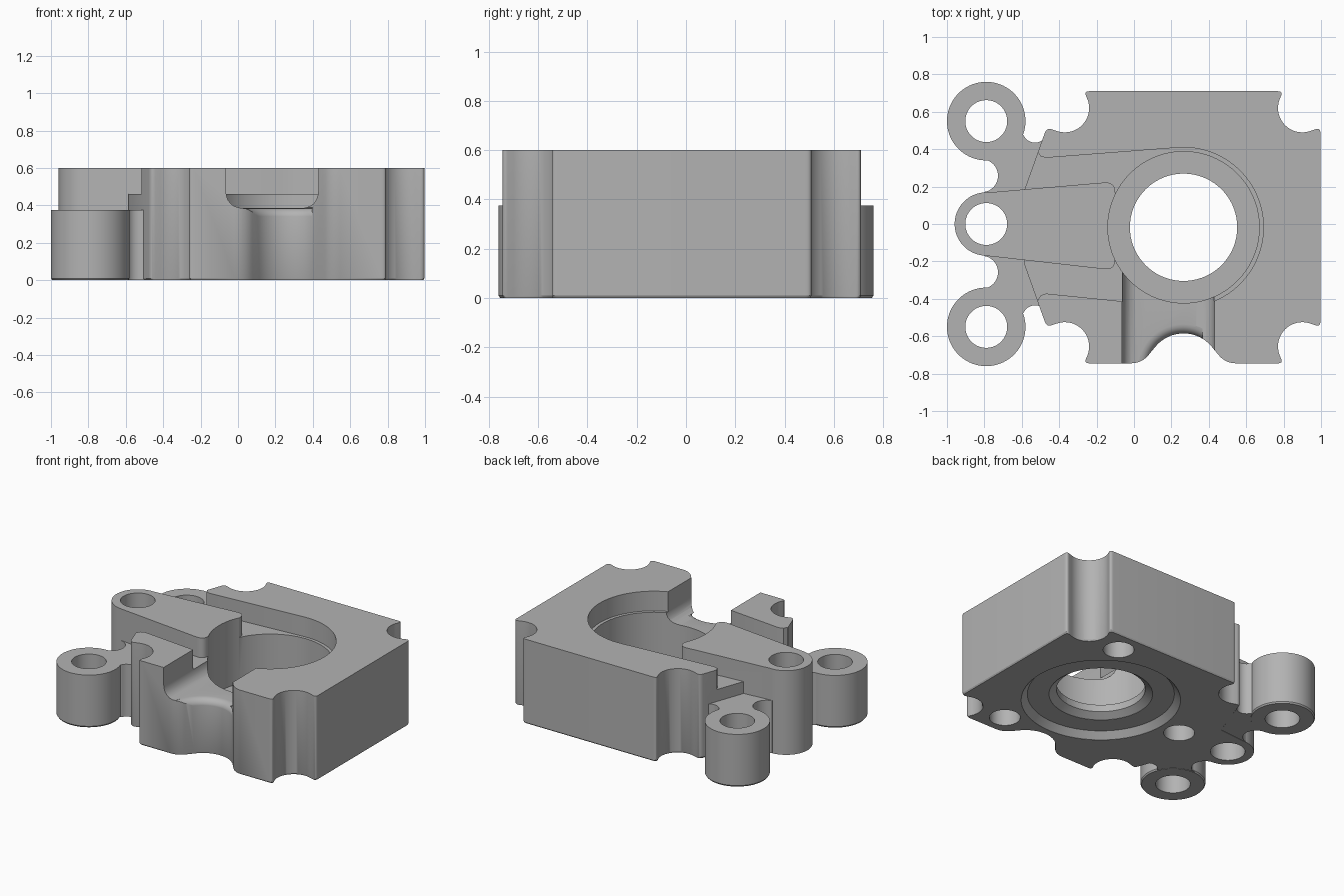
import bpy, bmesh
from math import sin, cos, radians

cube = bpy.data.objects.get("Cube")
if cube:
    bpy.data.objects.remove(cube, do_unlink=True)

metal = bpy.data.materials.new("plain grey metal")
metal.use_nodes = True
metal.diffuse_color = (0.45, 0.45, 0.45, 1)
metal.node_tree.nodes["Principled BSDF"].inputs["Base Color"].default_value = (0.45, 0.45, 0.45, 1)

CX, CY = 0.265, -0.0175   # axis of the main bore


def arc(x, y, r, a0=0, a1=360, n=24):
    return [(x + r * cos(radians(a0 + (a1 - a0) * i / n)),
             y + r * sin(radians(a0 + (a1 - a0) * i / n))) for i in range(n + 1)]


def circle(x, y, r, n=72):
    return arc(x, y, r, n=n)[:-1]


def rounded(points, steps=6):
    """Round every corner given as (x, y, setback); plain (x, y) points stay."""
    out = []
    for i, p in enumerate(points):
        if len(p) == 2:
            out.append(p)
            continue
        ends = []
        for q in (points[i - 1], points[(i + 1) % len(points)]):
            dx, dy = q[0] - p[0], q[1] - p[1]
            length = (dx * dx + dy * dy) ** 0.5
            k = min(p[2], length * 0.49) / length
            ends.append((p[0] + dx * k, p[1] + dy * k))
        for s in range(steps + 1):
            t = s / steps
            out.append(tuple((1 - t) ** 2 * ends[0][c] + 2 * t * (1 - t) * p[c]
                             + t * t * ends[1][c] for c in (0, 1)))
    return out


def loft(name, *layers, sideways=False):
    """Solid through (outline, height) layers; sideways runs it along y."""
    bm = bmesh.new()
    rings = [[bm.verts.new((x, z, y) if sideways else (x, y, z)) for x, y in pts]
             for pts, z in layers]
    n = len(rings[0])
    bm.faces.new(rings[0])
    bm.faces.new(rings[-1])
    for a, b in zip(rings, rings[1:]):
        for i in range(n):
            j = (i + 1) % n
            bm.faces.new((a[i], a[j], b[j], b[i]))
    bmesh.ops.recalc_face_normals(bm, faces=bm.faces)
    mesh = bpy.data.meshes.new(name)
    bm.to_mesh(mesh)
    bm.free()
    mesh.materials.append(metal)
    ob = bpy.data.objects.new(name, mesh)
    bpy.context.collection.objects.link(ob)
    return ob


def combine(tool, operation):
    tool.hide_render = True
    bpy.context.view_layer.objects.active = housing
    mod = housing.modifiers.new(tool.name, 'BOOLEAN')
    mod.object = tool
    mod.operation = operation
    mod.solver = 'EXACT'
    bpy.ops.object.modifier_apply(modifier=mod.name)
    bpy.data.objects.remove(tool, do_unlink=True)


def add(tool):
    combine(tool, 'UNION')


def cut(tool):
    combine(tool, 'DIFFERENCE')


def drill(name, x, y, r, z0, z1):
    cut(loft(name, (circle(x, y, r), z0), (circle(x, y, r), z1)))


# Block outline: four scalloped corners and an arch in the front edge
scallop = [(-0.467, 0.515, 0.03)] + arc(-0.37, 0.62, 0.13, 250, 380) + [(-0.267, 0.71, 0.03)]


def flip(points, fx, fy):
    return [(2 * CX - p[0] if fx else p[0], 2 * CY - p[1] if fy else p[1]) + tuple(p[2:])
            for p in points]


outline = rounded(scallop
                  + flip(scallop, True, False)[::-1]
                  + flip(scallop, True, True)
                  + [(0.489, -0.745, 0.058)]
                  + arc(CX, -0.78, 0.195, 40, 140)
                  + [(0.041, -0.745, 0.058)]
                  + flip(scallop, False, True)[::-1]
                  + [(-0.585, -0.22), (-0.585, 0.185)])
inset = [(CX + (x - CX) * 0.992, CY + (y - CY) * 0.992) for x, y in outline]
housing = loft("housing", (inset, 0), (outline, 0.01), (outline, 0.6))

# Pocket in the top, open to the left
pocket = ([(-0.75, 0.47), (-0.6, 0.43), (-0.515, 0.387), (-0.5, 0.362), (-0.47, 0.354)]
          + arc(CX, CY, 0.427, 95, -95, 48)
          + [(-0.47, -0.372), (-0.5, -0.382), (-0.515, -0.41), (-0.6, -0.45), (-0.75, -0.49)])
cut(loft("pocket", (pocket, 0.46), (pocket, 0.7)))

# Central arm ending in a tall boss
arm = rounded([(-0.1, 0.227, 0.06)] + arc(-0.79, 0, 0.169, 86, 263, 36) + [(-0.1, -0.248, 0.06)])
add(loft("arm", (arm, 0), (arm, 0.6)))

# Low bosses and the webs that tie them to the block
for side in (1, -1):
    web = ([(-0.79, 0.6)] + arc(-0.53, 0.5, 0.065, 205, 345, 16)
           + [(-0.43, 0.4), (-0.43, 0.05), (-0.75, 0.05)]
           + arc(-0.815, 0.258, 0.088, -80, 80, 20))
    web = [(x, y * side) for x, y in web]
    add(loft("web", (web, 0.002), (web, 0.375)))
    add(loft("low_boss", (circle(-0.79, 0.55 * side, 0.203), 0),
             (circle(-0.79, 0.55 * side, 0.21), 0.01),
             (circle(-0.79, 0.55 * side, 0.21), 0.375)))

# Stepped main bore and shallow chamfered recess underneath
drill("bore", CX, CY, 0.405, 0.13, 0.7)
drill("through_hole", CX, CY, 0.287, -0.1, 0.3)
cut(loft("bottom_recess", (circle(CX, CY, 0.515), -0.02), (circle(CX, CY, 0.515), 0.001),
         (circle(CX, CY, 0.475), 0.045)))
cut(loft("bottom_bevel", (circle(CX, CY, 0.335), 0.03), (circle(CX, CY, 0.335), 0.046),
         (circle(CX, CY, 0.28), 0.085)))

# Front window with rounded lower corners
window = rounded([(-0.065, 0.7), (-0.065, 0.385, 0.1), (0.43, 0.385, 0.1), (0.43, 0.7)])
cut(loft("front_window", (window, -0.85), (window, -0.25), sideways=True))

# Rounded lip where the window floor meets the arch
lip = []
for k in range(6):
    a = radians(90 * k / 5)
    lip.append(([(CX, -0.8)] + arc(CX, -0.78, 0.194 + 0.05 * (1 - cos(a)), 48, 184, 32),
                0.335 + 0.05 * sin(a)))
lip.append((lip[-1][0], 0.39))
cut(loft("window_lip", *lip))

# Boss holes and three blind holes around the bore
for y in (-0.55, 0, 0.55):
    drill("boss_hole", -0.79, y, 0.112, -0.1, 0.8)
for angle in (60, 180, 300):
    drill("blind_hole", CX + 0.66 * cos(radians(angle)),
          CY + 0.66 * sin(radians(angle)), 0.1, -0.1, 0.3)

bpy.ops.object.select_all(action='DESELECT')
housing.select_set(True)
bpy.context.view_layer.objects.active = housing
bpy.ops.object.shade_smooth_by_angle(angle=radians(30))
